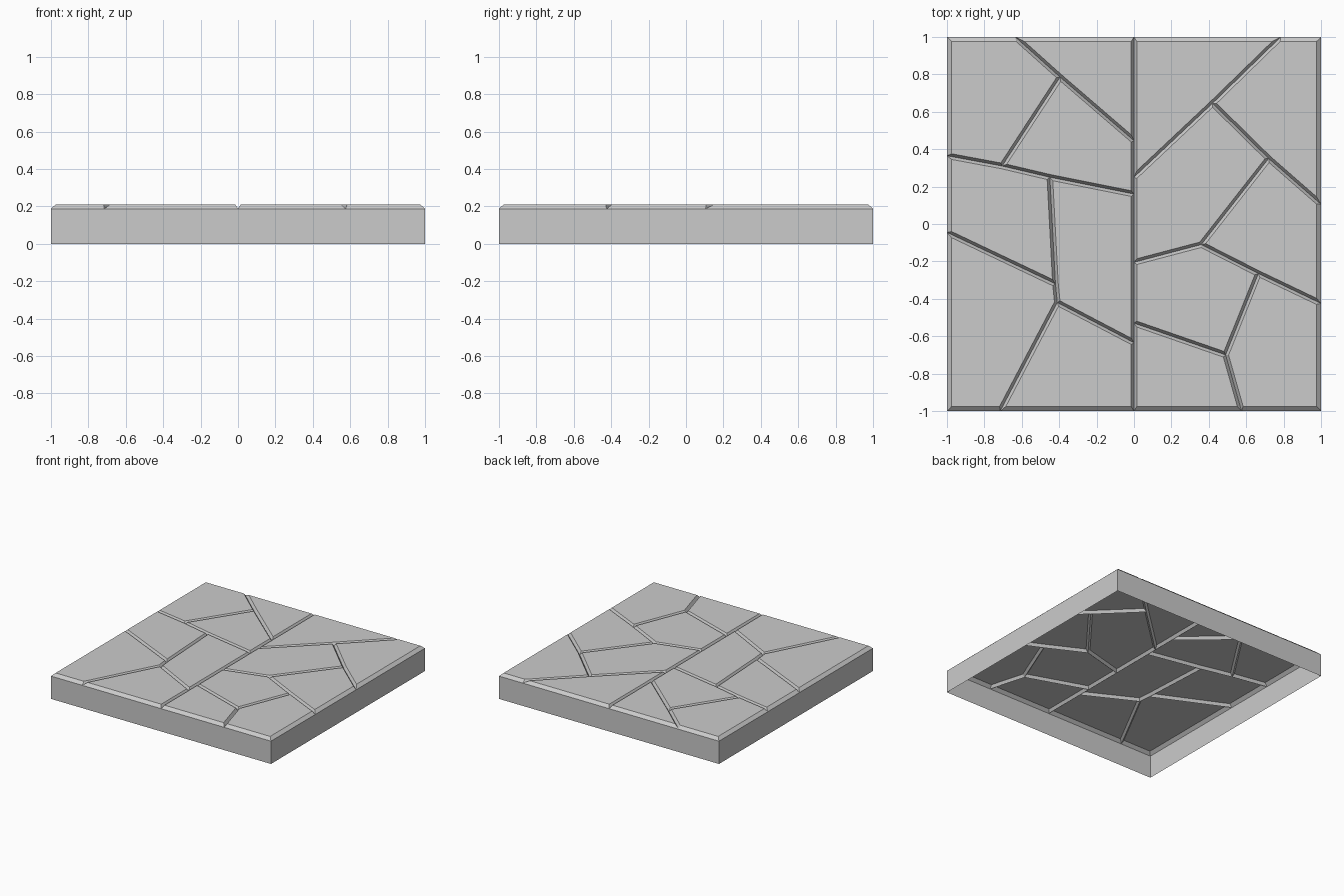
import bpy, bmesh
from mathutils import Vector

if "Cube" in bpy.data.objects:
    bpy.data.objects.remove(bpy.data.objects["Cube"])

BASE, TOP = 0.187, 0.21        # groove floor / outer rim height, paving surface
GROOVE, BORDER = 0.015, 0.025  # chamfer widths along cracks and along the rim

# Crack junctions seen from above
P = dict(
    tl=(-1, 1), tr=(1, 1), bl=(-1, -1), br=(1, -1), t=(0, 1), o=(0, -1),
    a=(-.635, 1), b=(-.395, .785), c=(-.705, .31), d=(-1, .365), e=(0, .16),
    f=(-.45, .25), g=(-.42, -.32), h=(-1, -.045), i=(-.41, -.42), j=(0, -.635),
    k=(-.715, -1), p=(0, .445), z=(0, .25), l=(.785, 1), m=(.42, .645),
    n=(1, .105), q=(.72, .35), r=(.36, -.11), s=(0, -.205), y=(1, -.425),
    u=(.665, -.265), v=(.49, -.70), w=(0, -.53), x=(.575, -1))

# Stones, counter-clockwise
STONES = ["tl d c b a", "t a b p", "b c f e z p", "d h g f c", "h bl k i g",
          "f g i j w s e", "i k o j", "t p z m l", "l m q n tr", "z e s r q m",
          "q r u y n", "s w v u r", "w j o x v", "v x br y u"]


def edge_offset(p0, p1):
    """Inward normal and chamfer width of one stone edge."""
    d = (p1 - p0).normalized()
    rim = any(abs(p0[k]) == 1 and p0[k] == p1[k] for k in (0, 1))
    return Vector((-d.y, d.x)), BORDER if rim else GROOVE


def inset(pts):
    out = []
    for k, p in enumerate(pts):
        n1, d1 = edge_offset(pts[k - 1], p)
        n2, d2 = edge_offset(p, pts[(k + 1) % len(pts)])
        det = n1.x * n2.y - n1.y * n2.x
        if abs(det) < 1e-4:
            out.append(p + n1 * d1)
        else:
            out.append(p + Vector((d1 * n2.y - d2 * n1.y,
                                   d2 * n1.x - d1 * n2.x)) / det)
    return out


bm = bmesh.new()
floor = {k: bm.verts.new((*xy, BASE)) for k, xy in P.items()}

# Raised stones with chamfered edges forming V-shaped cracks
for stone in STONES:
    names = stone.split()
    low = [floor[k] for k in names]
    high = [bm.verts.new((*p, TOP)) for p in inset([Vector(P[k]) for k in names])]
    bm.faces.new(high)
    for k in range(len(low)):
        m = (k + 1) % len(low)
        bm.faces.new((low[k], low[m], high[m], high[k]))

# Side walls, open underneath
rim = [e for e in bm.edges if e.is_boundary]
walls = bmesh.ops.extrude_edge_only(bm, edges=rim)
for vert in walls["geom"]:
    if isinstance(vert, bmesh.types.BMVert):
        vert.co.z = 0
bmesh.ops.recalc_face_normals(bm, faces=bm.faces)
if max(bm.faces, key=lambda f: f.calc_area() * abs(f.normal.z)).normal.z < 0:
    bmesh.ops.reverse_faces(bm, faces=bm.faces)

mesh = bpy.data.meshes.new("paving_slab")
bm.to_mesh(mesh)
bm.free()
bpy.context.collection.objects.link(bpy.data.objects.new("paving_slab", mesh))
